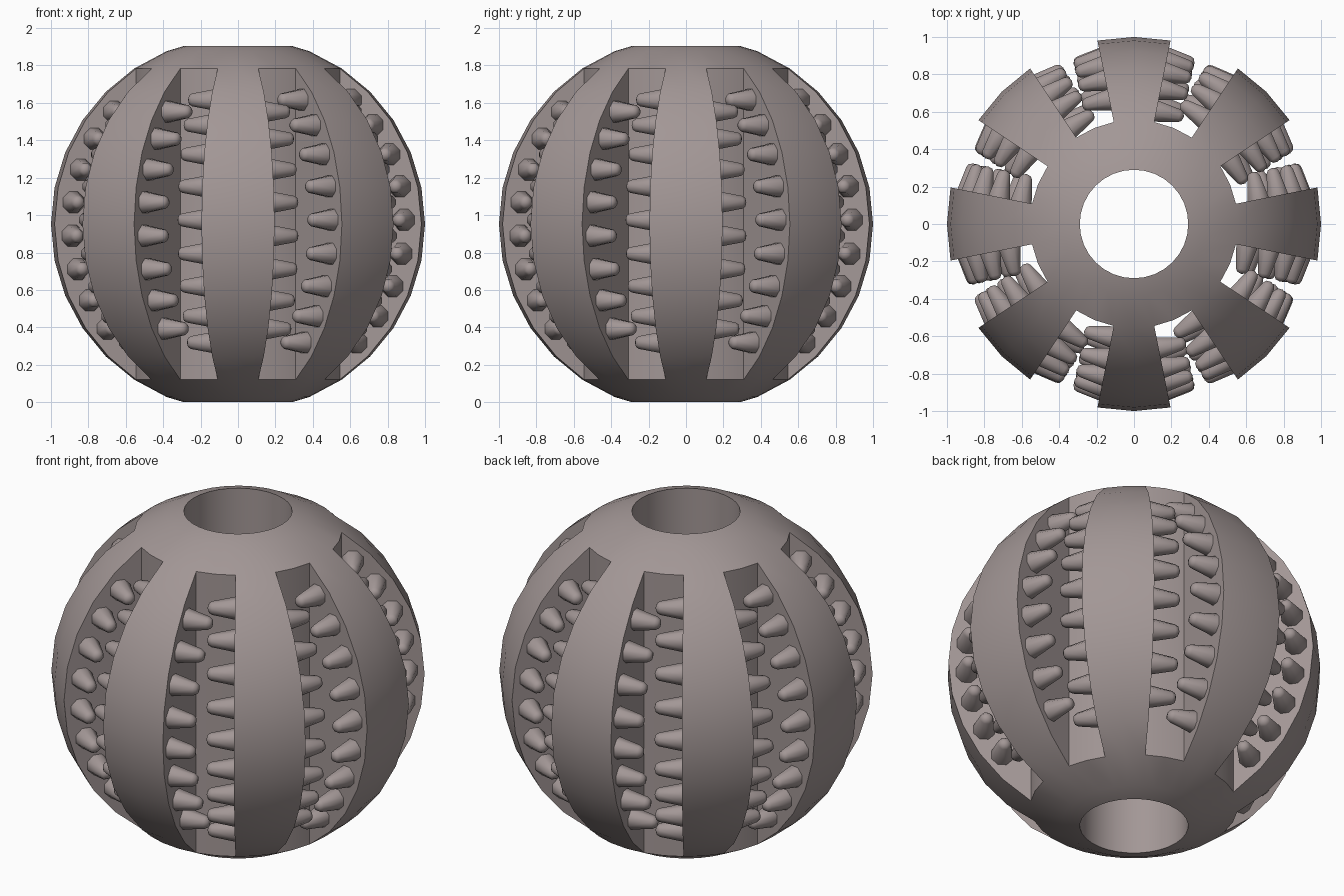
import bpy, bmesh, math
from mathutils import Vector

if "Cube" in bpy.data.objects:
    bpy.data.objects.remove(bpy.data.objects["Cube"])

CZ = 0.952          # centre height, half of the cut ball
SEG = 32
STEP = 2 * math.pi / SEG
HOLE_R = 0.29

# Warm grey rubber
rubber = bpy.data.materials.new("warm_grey_rubber")
rubber.diffuse_color = (0.365, 0.31, 0.305, 1)
rubber.use_nodes = True
rubber.node_tree.nodes["Principled BSDF"].inputs["Base Color"].default_value = rubber.diffuse_color


def finish(bm, name, angle):
    bmesh.ops.recalc_face_normals(bm, faces=bm.faces)
    me = bpy.data.meshes.new(name)
    bm.to_mesh(me)
    bm.free()
    me.materials.append(rubber)
    ob = bpy.data.objects.new(name, me)
    bpy.context.collection.objects.link(ob)
    bpy.ops.object.select_all(action='DESELECT')
    ob.select_set(True)
    bpy.context.view_layer.objects.active = ob
    bpy.ops.object.shade_smooth_by_angle(angle=math.radians(angle))
    return ob


# Ball body: faceted sphere with a vertical bore and eight slots between ribs
profile = [(HOLE_R, CZ)]
profile += [(math.sin(k * STEP), math.cos(k * STEP)) for k in range(2, 15)]
profile += [(HOLE_R, -CZ)]
TOP, BOT = 2, len(profile) - 3      # profile rows where slots start and end

bm = bmesh.new()
cols = [[bm.verts.new((r * math.cos(j * STEP), r * math.sin(j * STEP), CZ + z))
         for r, z in profile] for j in range(SEG)]
for j in range(SEG):
    a, b = cols[j], cols[(j + 1) % SEG]
    slot = j % 4 in (1, 2)
    for i in range(len(profile) - 1):
        if not (slot and TOP <= i < BOT):
            bm.faces.new((a[i], a[i + 1], b[i + 1], b[i]))
    bm.faces.new((a[0], b[0], b[-1], a[-1]))                # bore wall
    if slot:
        bm.faces.new((a[TOP], b[TOP], b[BOT], a[BOT]))      # slot floor
    if j % 4 in (1, 3):
        bm.faces.new(a[TOP:BOT + 1])                        # rib side wall
loose = [v for v in bm.verts if not v.link_faces]
bmesh.ops.delete(bm, geom=loose, context='VERTS')
finish(bm, "ball_body", 30)


# Teeth: blunt eight-sided cones standing on the rib side walls
TOOTH = [(-0.01, 0.062), (0.0, 0.062), (0.125, 0.037), (0.142, 0.026)]
TIP = 0.15


def add_tooth(bm, base, normal, radial):
    up = Vector((0, 0, 1))
    rings = []
    for d, r in TOOTH:
        rings.append([bm.verts.new(base + normal * d
                      + radial * r * math.cos((k + 0.5) * math.pi / 4)
                      + up * r * math.sin((k + 0.5) * math.pi / 4))
                      for k in range(8)])
    for p, q in zip(rings, rings[1:]):
        for k in range(8):
            n = (k + 1) % 8
            bm.faces.new((p[k], p[n], q[n], q[k]))
    bm.faces.new(rings[0])
    tip = bm.verts.new(base + normal * TIP)
    for k in range(8):
        bm.faces.new((rings[-1][k], rings[-1][(k + 1) % 8], tip))


def tooth_rows(name, side, latitudes):
    bm = bmesh.new()
    for rib in range(8):
        a = rib * math.pi / 4 + side * STEP
        radial = Vector((math.cos(a), math.sin(a), 0))
        normal = Vector((-math.sin(a), math.cos(a), 0)) * side
        for lat in latitudes:
            t = math.radians(lat)
            base = radial * 0.905 * math.cos(t)
            base.z = CZ + 0.905 * math.sin(t)
            add_tooth(bm, base, normal, radial)
    finish(bm, name, 75)


# Nine teeth on one wall, eight staggered ones on the opposite wall
tooth_rows("teeth_nine_row", -1, [47.2 - 11.45 * k for k in range(9)])
tooth_rows("teeth_eight_row", 1, [41.6 - 11.4 * k for k in range(8)])
